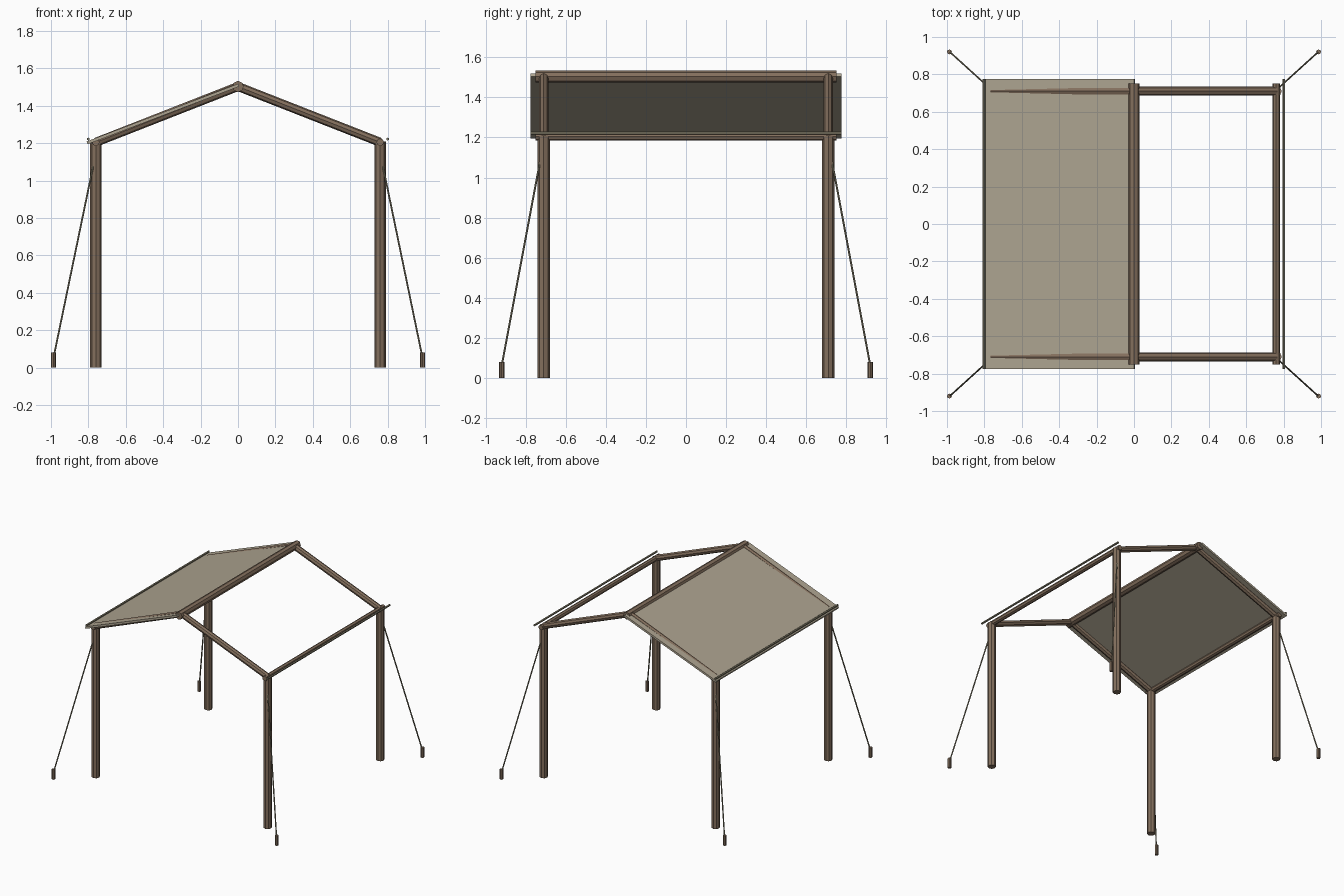
import bpy, math
from mathutils import Vector

cube = bpy.data.objects.get("Cube")
if cube:
    bpy.data.objects.remove(cube)


def material(name, rgb):
    m = bpy.data.materials.new(name)
    m.use_nodes = True
    m.diffuse_color = (*rgb, 1)
    m.node_tree.nodes["Principled BSDF"].inputs["Base Color"].default_value = (*rgb, 1)
    return m


WOOD = material("brown wood", (0.23, 0.16, 0.11))
CLOTH = material("beige canvas", (0.42, 0.37, 0.28))
ROPE = material("olive rope", (0.24, 0.22, 0.15))


def pole(name, a, b, radius, mat, sides=8):
    """Straight faceted rod between two points."""
    a, b = Vector(a), Vector(b)
    d = b - a
    bpy.ops.mesh.primitive_cylinder_add(vertices=sides, radius=radius, depth=d.length,
                                        location=(a + b) / 2)
    o = bpy.context.object
    o.name = name
    o.rotation_euler = d.to_track_quat("Z", "Y").to_euler()
    o.data.materials.append(mat)
    return o


PX, PY = 0.76, 0.71          # post positions
EAVE, RIDGE = 1.205, 1.503   # beam heights

# Ridge beam
pole("ridge_beam", (0, -0.75, RIDGE), (0, 0.75, RIDGE), 0.03, WOOD)

for sx, side in ((1, "left"), (-1, "right")):
    # Eave beam and the thin hem rod outside it
    pole(f"{side}_eave_beam", (sx * PX, -0.75, EAVE), (sx * PX, 0.75, EAVE), 0.02, WOOD)
    pole(f"{side}_hem_rod", (sx * 0.8, -0.775, 1.222), (sx * 0.8, 0.775, 1.222), 0.008, ROPE, 6)
    for sy, end in ((-1, "front"), (1, "back")):
        tag = f"{end}_{side}"
        # Post, rafter, guy rope and ground stake at each corner
        pole(f"{tag}_post", (sx * PX, sy * PY, 0), (sx * PX, sy * PY, 1.21), 0.03, WOOD)
        pole(f"{tag}_rafter", (sx * PX, sy * PY, EAVE), (0, sy * PY, RIDGE), 0.024, WOOD)
        pole(f"{tag}_guy_rope", (sx * 0.77, sy * 0.725, 1.1), (sx * 0.985, sy * 0.92, 0.06),
             0.005, ROPE, 6)
        pole(f"{tag}_stake", (sx * 0.987, sy * 0.92, 0), (sx * 0.987, sy * 0.92, 0.08),
             0.013, WOOD)

# Canvas covering one slope of the roof
outer, inner = Vector((-0.81, 0, 1.209)), Vector((0, 0, 1.518))
slope = inner - outer
thick = 0.016
normal = Vector((-slope.z, 0, slope.x)).normalized()
bpy.ops.mesh.primitive_cube_add(size=1, location=(outer + inner) / 2 - normal * thick / 2)
canvas = bpy.context.object
canvas.name = "roof_canvas"
canvas.scale = (slope.length, 1.55, thick)
canvas.rotation_euler.y = -math.atan2(slope.z, slope.x)
canvas.data.materials.append(CLOTH)
